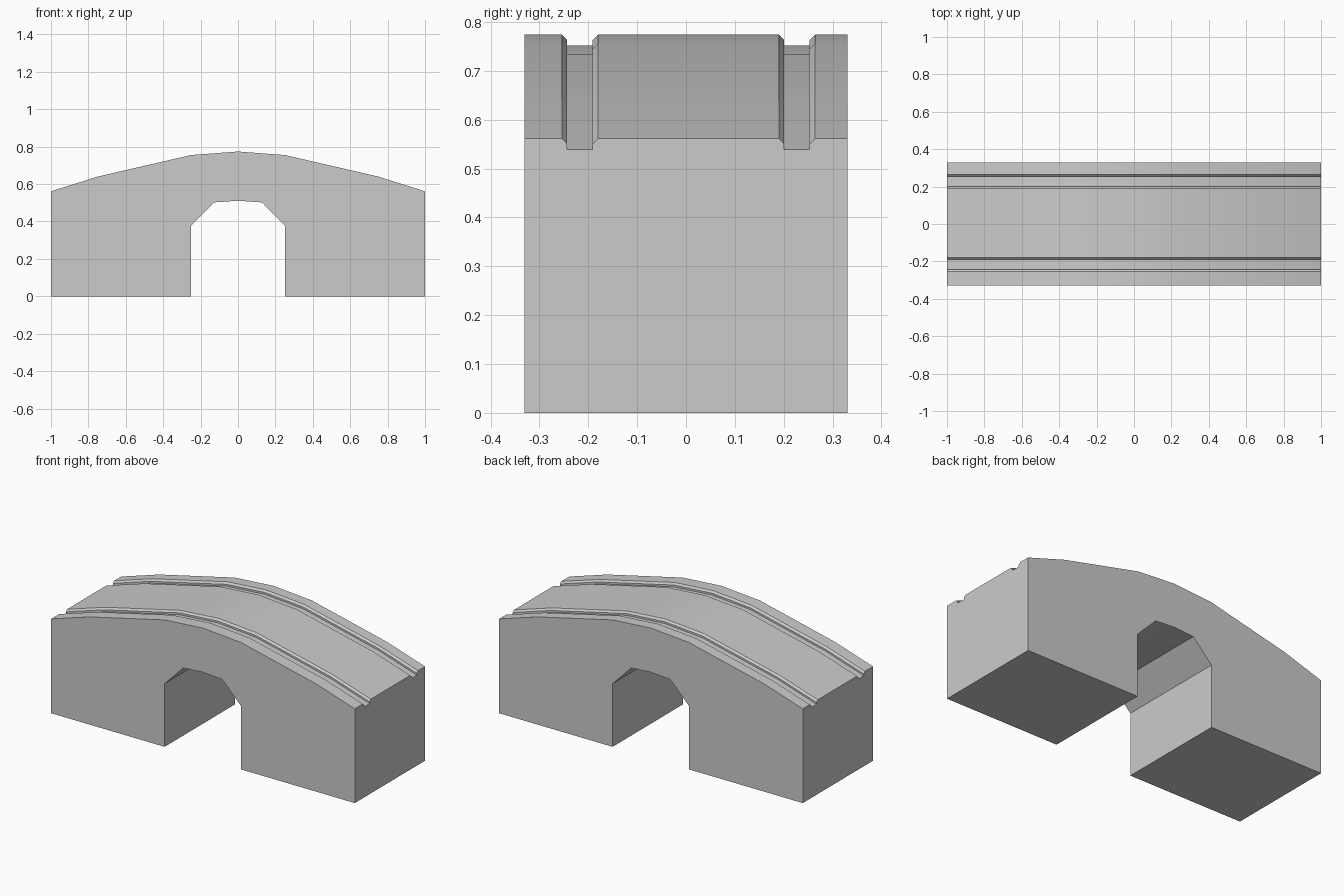
import bpy, bmesh

if "Cube" in bpy.data.objects:
    bpy.data.objects.remove(bpy.data.objects["Cube"])

HALF_W = 0.33

# Half profiles (x, z), from the outside to the centre
deck_half = [(1, 0.561), (0.75, 0.64), (0.252, 0.755), (0, 0.774)]
under_half = [(1, 0), (0.252, 0), (0.252, 0.376), (0.128, 0.502), (0, 0.511)]

# Rail groove cross-section (y offset, depth): chamfer, wall, floor, wall, chamfer
groove = [(0, 0), (0.011, -0.011), (0.011, -0.022),
          (0.063, -0.022), (0.063, -0.011), (0.074, 0)]
groove_starts = [-0.254, 0.19]


def mirrored(half):
    return [(-x, z) for x, z in half] + half[-2::-1]


deck = mirrored(deck_half)
under = mirrored(under_half)
section = [(-HALF_W, 0)]
for start in groove_starts:
    section += [(start + y, d) for y, d in groove]
section.append((HALF_W, 0))

bm = bmesh.new()


def strip(rows):
    for a, b in zip(rows, rows[1:]):
        for i in range(len(a) - 1):
            bm.faces.new((a[i], b[i], b[i + 1], a[i + 1]))


# Grooved deck surface swept along the arch
top = [[bm.verts.new((x, y, z + d)) for y, d in section] for x, z in deck]
strip(top)

# Feet and underside of the opening
bottom = [[bm.verts.new((x, y, z)) for y in (-HALF_W, HALF_W)] for x, z in under]
strip(bottom)

# Side walls and end walls
for k in (0, -1):
    bm.faces.new([r[k] for r in top] + [r[k] for r in reversed(bottom)])
    bm.faces.new(top[k] + bottom[k][::-1])

bmesh.ops.recalc_face_normals(bm, faces=bm.faces)
mesh = bpy.data.meshes.new("bridge")
bm.to_mesh(mesh)
bm.free()
bridge = bpy.data.objects.new("arched_track_bridge", mesh)
bpy.context.collection.objects.link(bridge)

# Gentle deck bends shade smooth, all real corners stay sharp
bpy.context.view_layer.objects.active = bridge
bridge.select_set(True)
bpy.ops.object.shade_smooth_by_angle(angle=0.4)
